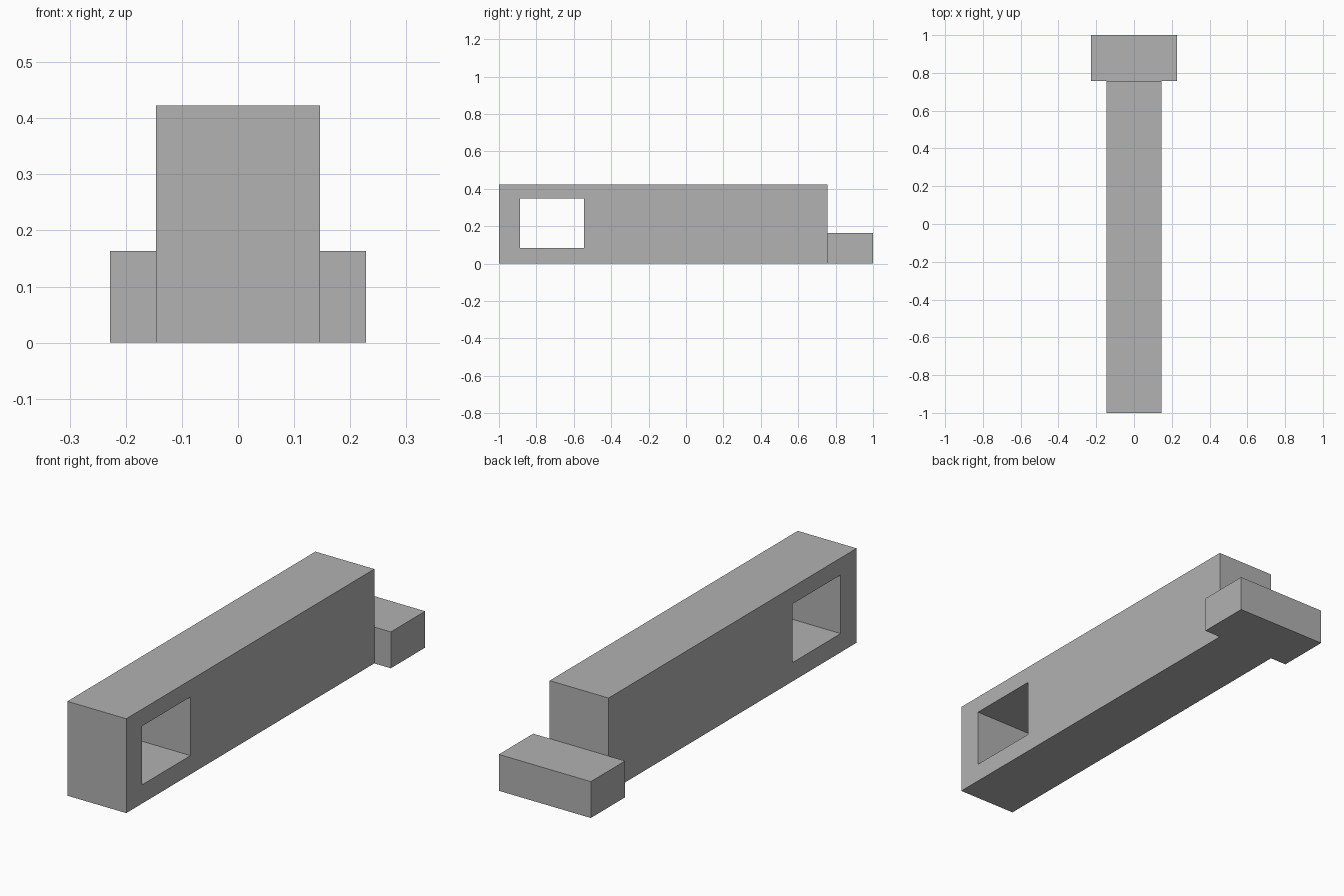
import bpy, bmesh

if "Cube" in bpy.data.objects:
    bpy.data.objects.remove(bpy.data.objects["Cube"])

grey = bpy.data.materials.new("plain_grey")
grey.diffuse_color = (0.445, 0.445, 0.445, 1)
grey.use_nodes = True
grey.node_tree.nodes["Principled BSDF"].inputs["Base Color"].default_value = grey.diffuse_color


def finish(name, bm):
    bmesh.ops.recalc_face_normals(bm, faces=bm.faces)
    mesh = bpy.data.meshes.new(name)
    bm.to_mesh(mesh)
    bm.free()
    mesh.materials.append(grey)
    obj = bpy.data.objects.new(name, mesh)
    bpy.context.collection.objects.link(obj)
    return obj


def ring(bm, x, y0, y1, z0, z1):
    return [bm.verts.new((x, y, z)) for y, z in ((y0, z0), (y1, z0), (y1, z1), (y0, z1))]


def skin(bm, a, b):
    # four quads joining two rectangular rings
    for i in range(4):
        j = (i + 1) % 4
        bm.faces.new((a[i], a[j], b[j], b[i]))


# long bar with a rectangular window running through its width
bm = bmesh.new()
W = 0.146
outer = [ring(bm, x, -1, 0.757, 0, 0.423) for x in (-W, W)]
inner = [ring(bm, x, -0.887, -0.545, 0.084, 0.347) for x in (-W, W)]
skin(bm, *outer)
skin(bm, *inner)
for o, i in zip(outer, inner):
    skin(bm, o, i)
finish("bar", bm)

# low cross block at the back end
bm = bmesh.new()
ends = [ring(bm, x, 0.757, 1, 0, 0.163) for x in (-0.228, 0.228)]
skin(bm, *ends)
for e in ends:
    bm.faces.new(e)
finish("cross_block", bm)
